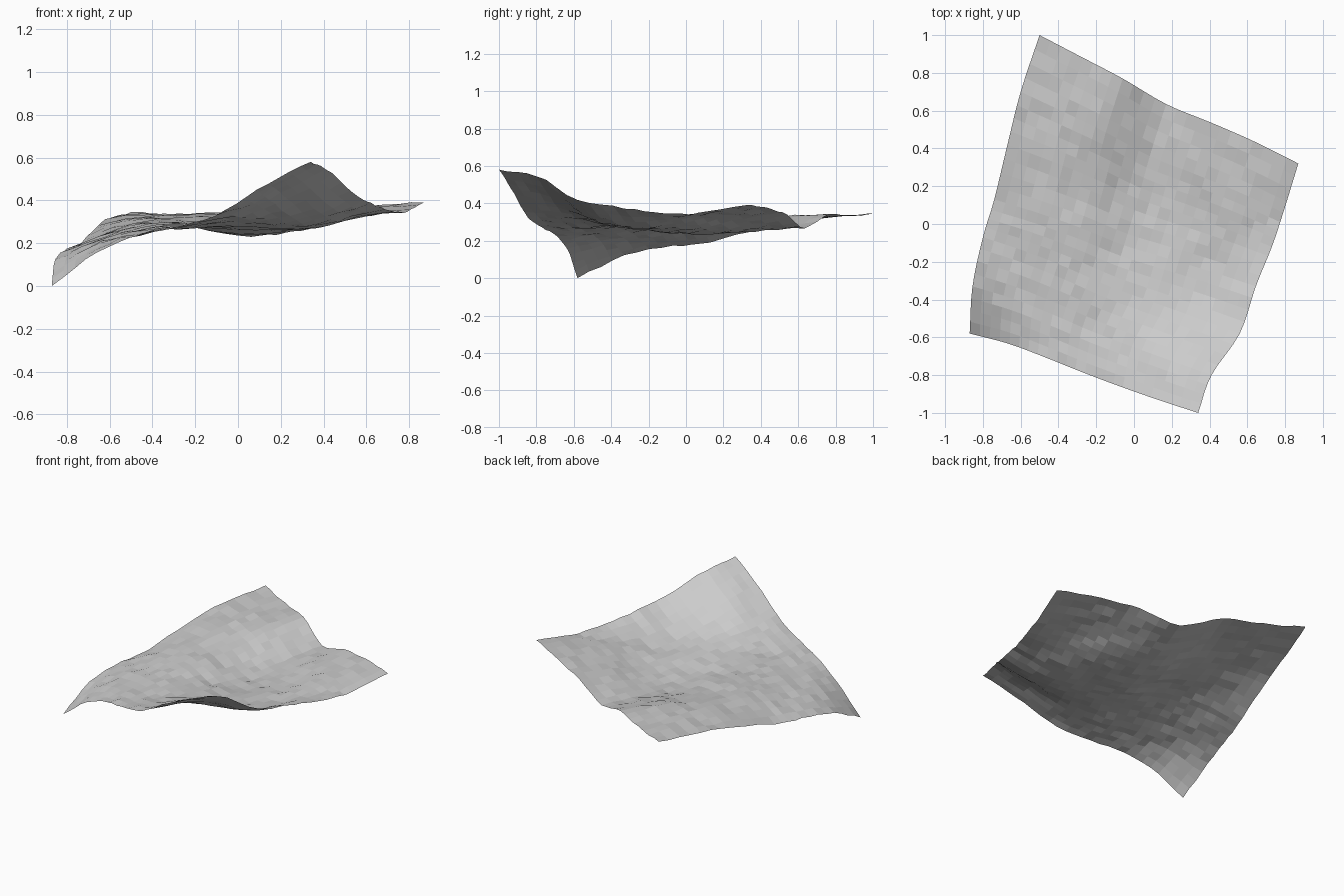
import bpy, random
from mathutils import Vector

if "Cube" in bpy.data.objects:
    bpy.data.objects.remove(bpy.data.objects["Cube"])

random.seed(4)
N = 24  # faces per side

# plan outline: seven points along each side (front/back run left-right, left/right run front-back)
front = [(-.87, -.58), (-.66, -.635), (-.46, -.71), (-.26, -.79), (-.06, -.865), (.14, -.935), (.34, -1)]
back = [(-.5, 1), (-.27, .88), (-.06, .77), (.17, .635), (.4, .54), (.63, .44), (.87, .32)]
left = [(-.87, -.58), (-.855, -.33), (-.8, -.07), (-.74, .13), (-.67, .42), (-.6, .7), (-.5, 1)]
right = [(.34, -1), (.41, -.8), (.56, -.58), (.645, -.33), (.73, -.12), (.79, .06), (.87, .32)]

# coarse heights, one row per step from front to back
heights = [
    (0, .16, .235, .285, .35, .48, .58),
    (.12, .205, .255, .275, .33, .43, .55),
    (.17, .245, .275, .275, .285, .32, .415),
    (.195, .28, .29, .25, .255, .285, .375),
    (.27, .31, .285, .235, .255, .31, .345),
    (.32, .33, .32, .25, .29, .345, .35),
    (.345, .335, .345, .27, .335, .375, .39)]


def spline(pts, t):
    """Catmull-Rom through evenly spaced points, t in 0..1"""
    x = t * (len(pts) - 1)
    i = min(int(x), len(pts) - 2)
    f = x - i
    p1, p2 = pts[i], pts[i + 1]
    p0 = pts[i - 1] if i > 0 else p1 * 2 - p2
    p3 = pts[i + 2] if i + 2 < len(pts) else p2 * 2 - p1
    return .5 * (2 * p1 + (p2 - p0) * f + (2 * p0 - 5 * p1 + 4 * p2 - p3) * f * f
                 + (3 * p1 - p0 - 3 * p2 + p3) * f ** 3)


front, back, left, right = [[Vector(p) for p in side] for side in (front, back, left, right)]


def plan(s, t):
    """Blend the four sides into a patch"""
    a = spline(front, s) * (1 - t) + spline(back, s) * t
    b = spline(left, t) * (1 - s) + spline(right, t) * s
    c = ((front[0] * (1 - s) + front[-1] * s) * (1 - t)
         + (back[0] * (1 - s) + back[-1] * s) * t)
    return a + b - c


# rolling ground with small rugged steps
verts = []
for j in range(N + 1):
    for i in range(N + 1):
        s, t = i / N, j / N
        p = plan(s, t)
        z = spline([spline(row, s) for row in heights], t)
        corner = i in (0, N) and j in (0, N)
        z += 0 if corner else random.uniform(-.006, .006)
        verts.append((p.x, p.y, max(z, 0)))
faces = [(k, k + 1, k + N + 2, k + N + 1)
         for j in range(N) for k in range(j * (N + 1), j * (N + 1) + N)]

mesh = bpy.data.meshes.new("terrain")
mesh.from_pydata(verts, [], faces)
grey = bpy.data.materials.new("stone grey")
grey.diffuse_color = (.6, .6, .6, 1)
grey.use_nodes = True
grey.node_tree.nodes["Principled BSDF"].inputs["Base Color"].default_value = grey.diffuse_color
mesh.materials.append(grey)
terrain = bpy.data.objects.new("terrain", mesh)
bpy.context.collection.objects.link(terrain)
